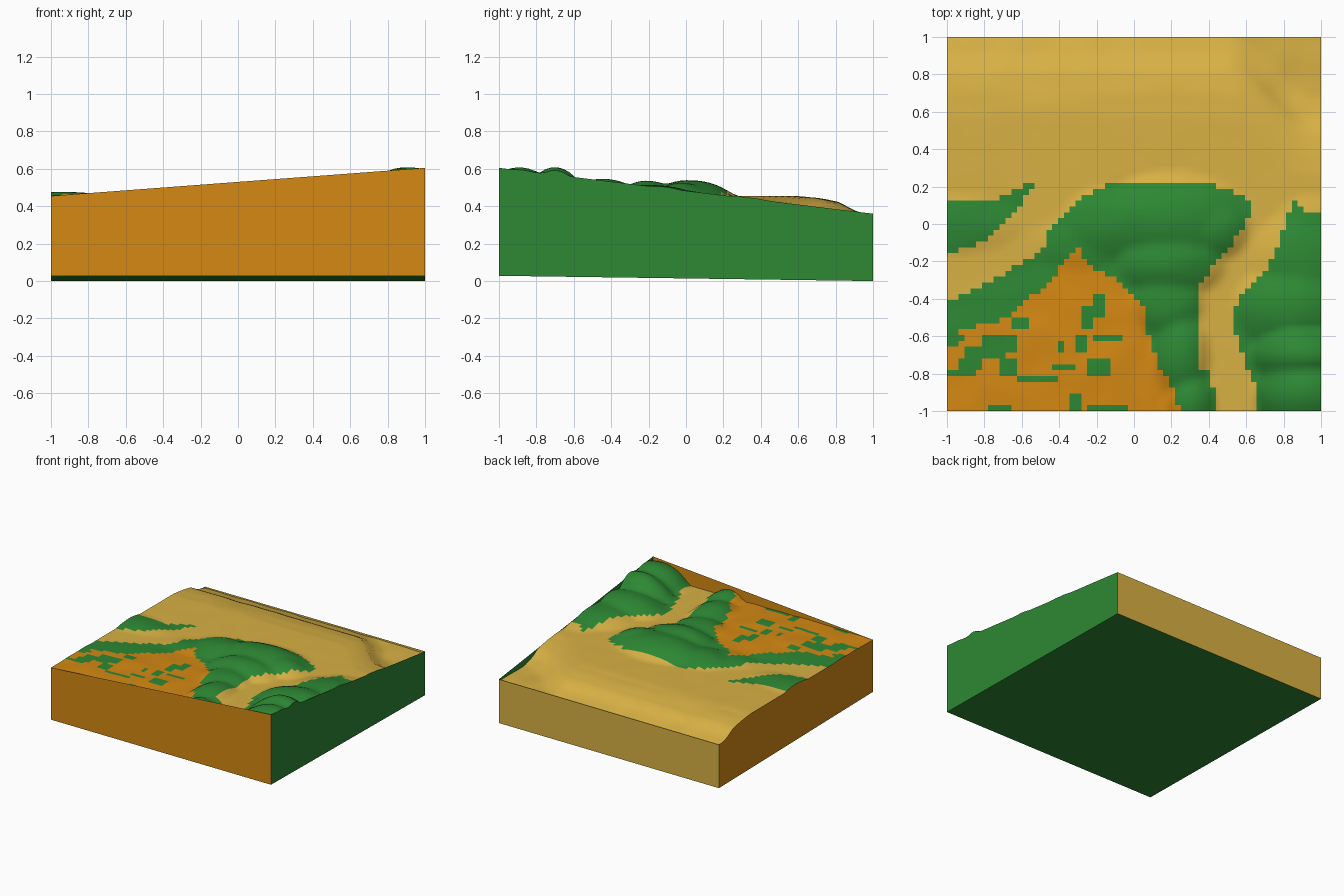
import bpy, bmesh
from mathutils import Vector, noise

if "Cube" in bpy.data.objects:
    bpy.data.objects.remove(bpy.data.objects["Cube"])

N = 64  # terrain cells per side


def srgb(r, g, b):
    return tuple(((c / 255 + 0.055) / 1.055) ** 2.4 for c in (r, g, b)) + (1,)


def material(name, rgb):
    m = bpy.data.materials.new(name)
    m.diffuse_color = srgb(*rgb)
    m.use_nodes = True
    m.node_tree.nodes["Principled BSDF"].inputs["Base Color"].default_value = m.diffuse_color
    return m


SAND = material("sand", (216, 177, 68))
GREEN = material("woodland", (45, 136, 52))
ORANGE = material("farmland", (213, 137, 19))

# Corner heights of the block rim; underside rises slightly to the front
FL, FR, BR, BL = 0.455, 0.605, 0.36, 0.357
FLOOR_FRONT = 0.028

# Land-cover outlines seen from above
WOODS = [
    [(-1.1, .11), (-.8, .11), (-.62, .19), (-.53, .22), (-.6, .12), (-.66, .03),
     (-.8, -.09), (-1.1, -.2)],
    [(-1.1, -.43), (-.9, -.38), (-.62, -.22), (-.5, -.15), (-.45, -.03), (-.35, .08),
     (-.22, .18), (-.1, .22), (.4, .22), (.52, .18), (.61, .12), (.61, .02), (.45, -.2),
     (.35, -.32), (.34, -.75), (.42, -.82), (.43, -1.1), (-1.1, -1.1)],
    [(1.1, .06), (.92, .06), (.88, .12), (.84, .12), (.82, .02), (.72, -.22), (.6, -.35),
     (.53, -.45), (.55, -.62), (.65, -.88), (.66, -1.1), (1.1, -1.1)],
]
FARM = [(-.31, -.12), (-.2, -.25), (-.08, -.3), (.05, -.45), (.08, -.6), (.13, -.75),
        (.2, -.87), (.28, -1.1), (-1.1, -1.1), (-1.1, -.68), (-.9, -.63), (-.95, -.58),
        (-.68, -.5), (-.6, -.42), (-.48, -.35), (-.38, -.22)]
# Small thickets inside the farmland: x0, x1, y0, y1
THICKETS = [(-1, -.85, -.81, -.77), (-.93, -.82, -.77, -.73), (-.82, -.64, -.68, -.6),
            (-.9, -.7, -.72, -.66), (-.72, -.62, -.82, -.72), (-.66, -.56, -.56, -.49),
            (-.62, -.4, -.85, -.8), (-.44, -.3, -.78, -.74), (-.42, -.36, -.7, -.64),
            (-.28, -.22, -.56, -.44), (-.22, -.16, -.5, -.38), (-.3, -.24, -.69, -.6),
            (-.22, -.07, -.64, -.59), (-.24, -.14, -.8, -.73), (-.78, -.66, -1, -.96),
            (-.35, -.28, -1, -.9), (-.25, -.03, -1, -.97)]
# Hills: centre x, y, radius x, y, height
HILLS = [(.2, .02, .42, .25, .085), (.2, -.2, .3, .2, .08), (.18, -.42, .2, .2, .06),
         (.25, -.7, .16, .25, .07), (.3, -.95, .14, .16, .07), (.42, -.02, .2, .18, .07),
         (-.1, 0, .3, .2, .05), (-.3, -.1, .25, .15, .02), (-.95, 0, .35, .16, .02),
         (.92, -.9, .28, .24, .155), (.9, -.7, .28, .18, .155), (.85, -.45, .32, .25, .09),
         (.9, -.2, .28, .28, .06), (.95, 0, .2, .15, .025), (-.4, -.7, .7, .5, .012)]
# Fall of the plain towards the back: y, z
PLAIN = [(-9, .455), (.58, .455), (.7, .443), (.82, .42), (.9, .374), (1, .345), (9, .345)]


def inside(x, y, poly):
    hit = False
    for (ax, ay), (bx, by) in zip(poly, poly[1:] + poly[:1]):
        if (ay > y) != (by > y) and x < ax + (y - ay) / (by - ay) * (bx - ax):
            hit = not hit
    return hit


def height(x, y):
    s = min(1, max(0, (x - .5) / .45))
    yy = y + .33 * s * s * (3 - 2 * s) * min(1, max(0, y / .3))
    for (y0, z0), (y1, z1) in zip(PLAIN, PLAIN[1:]):
        if y0 <= yy <= y1:
            z = z0 + (z1 - z0) * (yy - y0) / (y1 - y0)
            break
    z += max([0] + [h * (1 - ((x - cx) / rx) ** 2 - ((y - cy) / ry) ** 2)
                    for cx, cy, rx, ry, h in HILLS])
    rough = .006 if any(inside(x, y, p) for p in WOODS) or y > .6 else .001
    return z + rough * noise.noise(Vector((x * 6, y * 6, 3)))


def cover(x, y):
    if inside(x, y, FARM):
        thicket = any(a < x < b and c < y < d for a, b, c, d in THICKETS)
        return 1 if thicket else 2
    return 1 if any(inside(x, y, p) for p in WOODS) else 0


def finish(name, bm, mats, smooth=False):
    me = bpy.data.meshes.new(name)
    bm.to_mesh(me)
    bm.free()
    for m in mats:
        me.materials.append(m)
    for p in me.polygons:
        p.use_smooth = smooth
    ob = bpy.data.objects.new(name, me)
    bpy.context.collection.objects.link(ob)
    return ob


# Terrain surface
bm = bmesh.new()
at = [-1 + 2 * i / N for i in range(N + 1)]
grid = [[bm.verts.new((x, y, height(x, y))) for x in at] for y in at]
for j in range(N):
    for i in range(N):
        f = bm.faces.new((grid[j][i], grid[j][i + 1], grid[j + 1][i + 1], grid[j + 1][i]))
        f.material_index = cover(at[i] + 1 / N, at[j] + 1 / N)
finish("terrain", bm, [SAND, GREEN, ORANGE], smooth=True)


# Side walls: straight rim, raised where the terrain is higher
def wall(name, a, b, za, zb, mat):
    bm = bmesh.new()
    prev = None
    for i in range(N + 1):
        t = i / N
        x, y = a[0] + (b[0] - a[0]) * t, a[1] + (b[1] - a[1]) * t
        top = max(za + (zb - za) * t, height(x, y))
        cur = (bm.verts.new((x, y, FLOOR_FRONT * (1 - y) / 2)), bm.verts.new((x, y, top)))
        if prev:
            bm.faces.new((prev[0], cur[0], cur[1], prev[1]))
        prev = cur
    finish(name, bm, [mat])


wall("front_wall", (-1, -1), (1, -1), FL, FR, ORANGE)
wall("right_wall", (1, -1), (1, 1), FR, BR, GREEN)
wall("back_wall", (1, 1), (-1, 1), BR, BL, SAND)
wall("left_wall", (-1, 1), (-1, -1), BL, FL, ORANGE)

# Underside
bm = bmesh.new()
bm.faces.new([bm.verts.new(p) for p in ((-1, -1, FLOOR_FRONT), (-1, 1, 0), (1, 1, 0),
                                        (1, -1, FLOOR_FRONT))])
finish("underside", bm, [GREEN])
